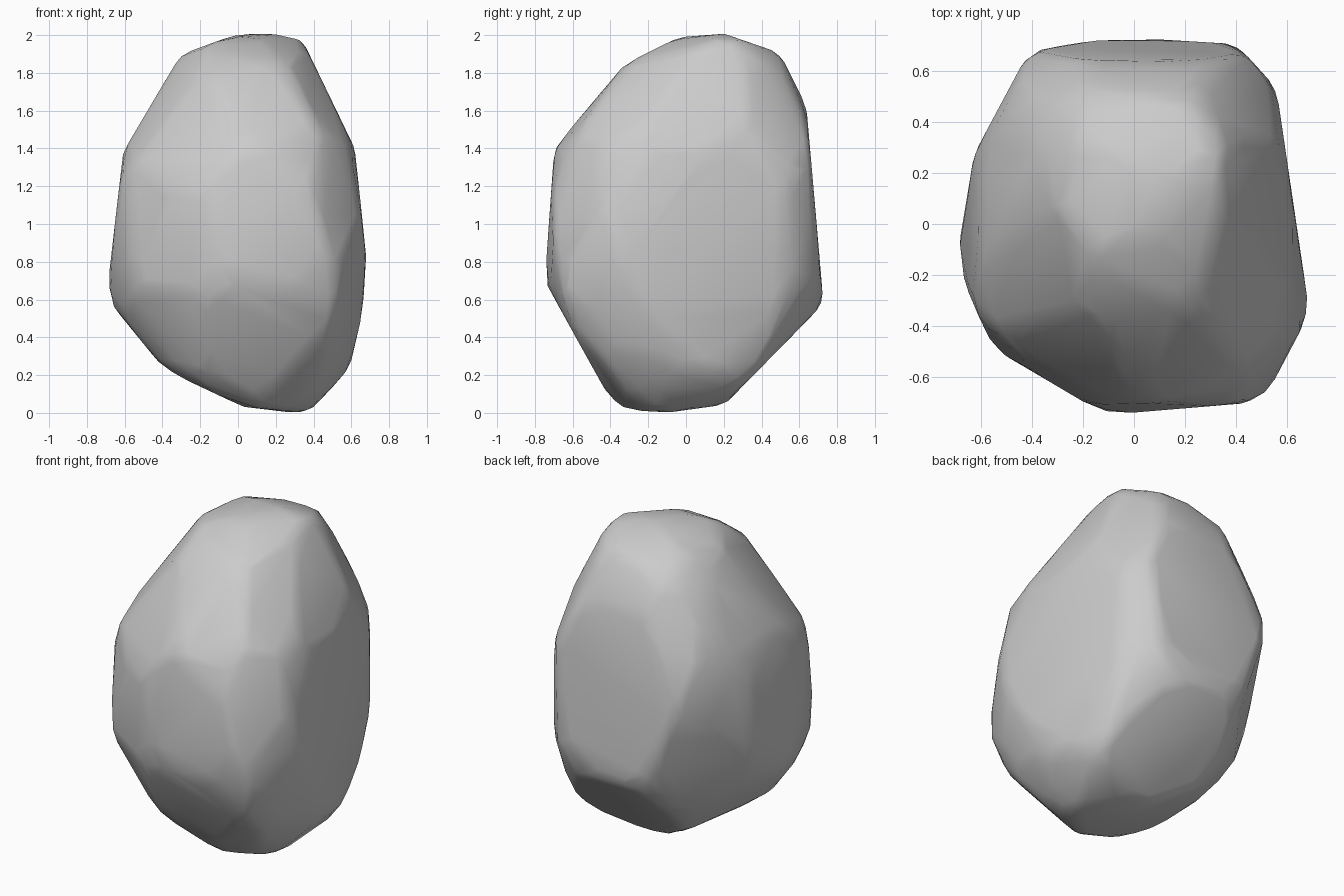
import bpy
import bmesh
from math import sin, cos, radians, sqrt, pi
from mathutils import Vector

if "Cube" in bpy.data.objects:
    bpy.data.objects.remove(bpy.data.objects["Cube"])


def slice_off(bm, point, normal):
    """Cut away everything beyond a plane and cap the hole."""
    cut = bmesh.ops.bisect_plane(
        bm, geom=bm.verts[:] + bm.edges[:] + bm.faces[:], dist=0.0001,
        plane_co=point, plane_no=normal, clear_outer=True)
    rim = [item for item in cut["geom_cut"]
           if isinstance(item, bmesh.types.BMEdge) and item.is_boundary]
    if rim:
        bmesh.ops.edgeloop_fill(bm, edges=rim)


def egg_reach(normal):
    """Reach of a plain egg shape in a direction."""
    return Vector((normal.x * .7, normal.y * .74, normal.z)).length


def chisel(bm, azimuth, elevation, outline):
    """Trim the block to a convex outline; return its reach against the egg."""
    turn, tilt = radians(azimuth), radians(elevation)
    toward = Vector((cos(turn) * cos(tilt), sin(turn) * cos(tilt), sin(tilt)))
    right = Vector((-sin(turn), cos(turn), 0))
    up = toward.cross(right)
    points = [right * u + up * v for u, v in outline]
    for start, end in zip(points, points[1:] + points[:1]):
        slice_off(bm, start, (end - start).cross(toward).normalized())
    reaches = []
    for step in range(36):
        angle = step * pi / 18
        normal = right * cos(angle) + up * sin(angle)
        reach = max(normal.dot(point) for point in points)
        reaches.append((normal, reach / egg_reach(normal)))
    return reaches


def wear_corners(bm, reaches, count):
    """Shave evenly spread directions to the blended reach of their neighbours."""
    for i in range(count):
        z = 1 - (2 * i + 1) / count
        ring, angle = sqrt(1 - z * z), i * pi * (3 - sqrt(5))
        normal = Vector((ring * cos(angle), ring * sin(angle), z))
        total = weight_sum = 0
        for known, ratio in reaches:
            weight = 1 / ((known - normal).length_squared + .001) ** 2
            total += weight * ratio
            weight_sum += weight
        slice_off(bm, normal * egg_reach(normal) * total / weight_sum, normal)


# Rough block, chiselled along the three axes
bm = bmesh.new()
bmesh.ops.create_cube(bm, size=4)
reaches = chisel(bm, -90, 0, [
    (.36, -1), (.58, -.77), (.69, -.33), (.61, .4), (.32, 1), (0, 1),
    (-.3, .89), (-.6, .38), (-.69, -.39), (-.38, -.77), (.03, -.96)])
reaches += chisel(bm, 0, 0, [
    (-.16, -1), (.2, -.95), (.72, -.42), (.63, .62), (.49, .9), (.2, 1),
    (-.04, .98), (-.32, .84), (-.69, .4), (-.74, -.3), (-.37, -.97)])
reaches += chisel(bm, -90, 90, [
    (-.11, -.74), (.5, -.69), (.68, -.35), (.55, .53), (.36, .74),
    (-.38, .72), (-.62, .27), (-.69, -.15), (-.55, -.48)])

# Corners chiselled along the slanting directions
reaches += chisel(bm, -45, 25, [
    (-.09, -1.07), (.22, -1.07), (.64, -.75), (.77, -.24), (.78, .39),
    (.47, .94), (-.07, 1.02), (-.67, .32), (-.74, -.24), (-.47, -.77)])
reaches += chisel(bm, 135, 25, [
    (-.13, -.92), (.48, -.71), (.73, -.35), (.67, .26), (.35, .77),
    (.06, .93), (-.43, .93), (-.78, .21), (-.77, -.34), (-.55, -.82)])
reaches += chisel(bm, 45, -25, [
    (-.3, -.97), (.2, -.9), (.56, -.52), (.77, .21), (.52, .81),
    (.24, 1.03), (-.08, 1.1), (-.7, .4), (-.87, -.43)])
wear_corners(bm, reaches, 300)

# Clean closed skin
skin = bmesh.new()
for corner in bm.verts:
    skin.verts.new(corner.co)
bm.free()
bmesh.ops.convex_hull(skin, input=skin.verts)
mesh = bpy.data.meshes.new("boulder")
skin.to_mesh(mesh)
skin.free()
boulder = bpy.data.objects.new("boulder", mesh)
boulder.location.z = 1
bpy.context.collection.objects.link(boulder)

# Plain grey stone
stone = bpy.data.materials.new("grey_stone")
stone.use_nodes = True
colour = (0.6, 0.6, 0.6, 1)
stone.diffuse_color = colour
stone.node_tree.nodes["Principled BSDF"].inputs["Base Color"].default_value = colour
mesh.materials.append(stone)

# Worn edges, regained bulk, then broad smooth facets
remesh = boulder.modifiers.new("remesh", 'REMESH')
remesh.mode = 'VOXEL'
remesh.voxel_size = 0.04
remesh.use_smooth_shade = True
worn = boulder.modifiers.new("worn", 'SMOOTH')
worn.factor = 0.5
worn.iterations = 5
bulk = boulder.modifiers.new("bulk", 'DISPLACE')
bulk.mid_level = 0
bulk.strength = 0.008
facets = boulder.modifiers.new("facets", 'DECIMATE')
facets.ratio = 0.05
